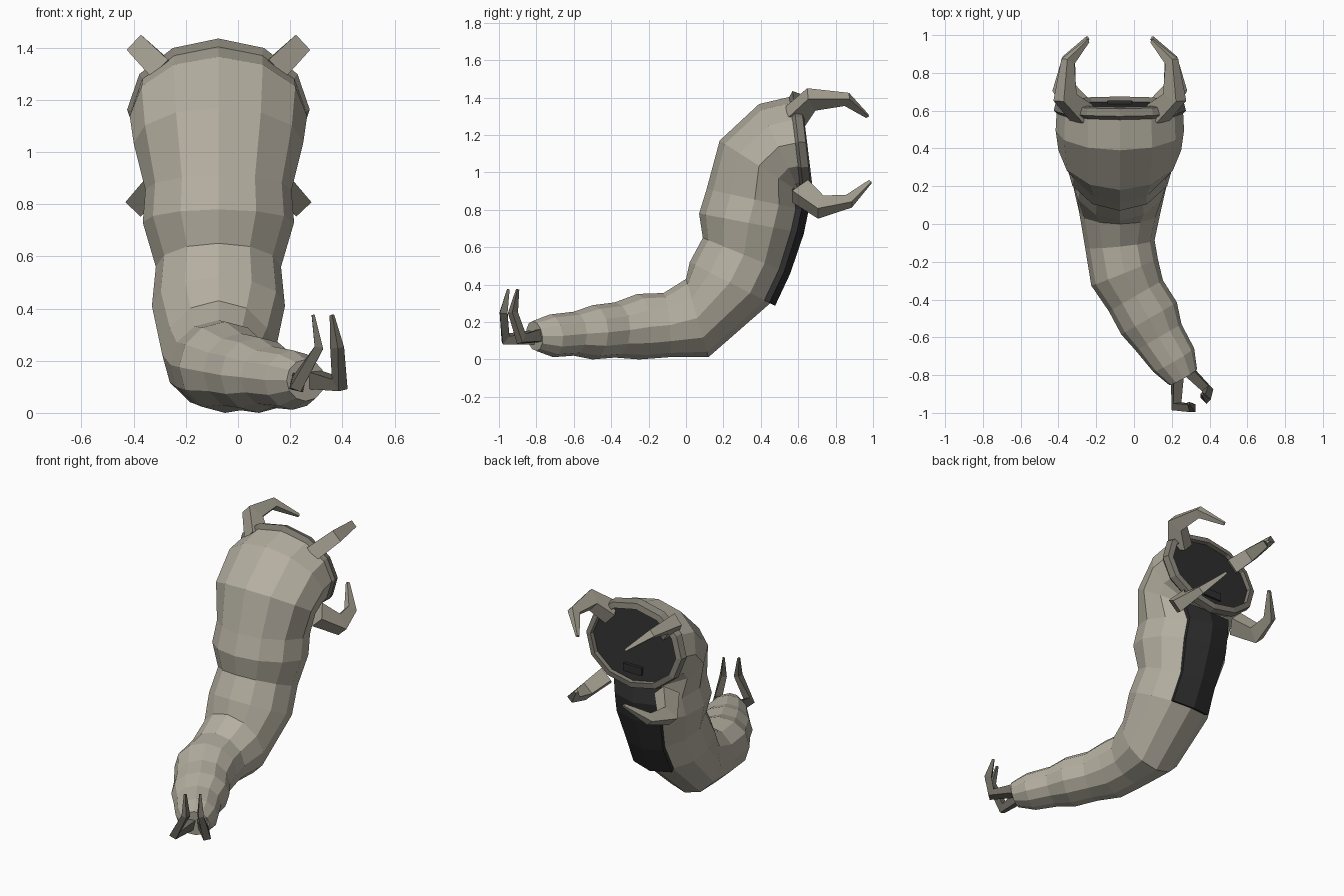
import bpy, bmesh
from math import sin, cos, radians, pi
from mathutils import Vector

if "Cube" in bpy.data.objects:
    bpy.data.objects.remove(bpy.data.objects["Cube"])

SIDES = 12
MID = -0.075


def material(name, r, g, b):
    m = bpy.data.materials.new(name)
    m.diffuse_color = (r, g, b, 1)
    m.use_nodes = True
    m.node_tree.nodes["Principled BSDF"].inputs["Base Color"].default_value = m.diffuse_color
    return m


dark = material("dark", 0.028, 0.028, 0.028)
hide = material("hide", 0.46, 0.43, 0.355)
lip = material("lip", 0.22, 0.205, 0.17)
horn = material("horn", 0.37, 0.345, 0.28)
tail_horn = material("tail_horn", 0.15, 0.14, 0.115)


def ring_pts(ring, angles=None, scale=1.0):
    """Ellipse from its top point, bottom point (y, z), centre x, half width and yaw."""
    ty, tz, by, bz, cx, w, yaw = ring
    c = Vector((cx, (ty + by) / 2, (tz + bz) / 2))
    up = Vector((0, (ty - by) / 2, (tz - bz) / 2))
    side = Vector((cos(radians(yaw)), sin(radians(yaw)), 0)) * w
    angles = angles or [2 * pi * i / SIDES for i in range(SIDES)]
    return [c + (side * sin(a) + up * cos(a)) * scale for a in angles]


def loft(name, loops, mat, closed=True, caps=(True, True)):
    """Skin a row of point loops into one flat shaded mesh."""
    bm = bmesh.new()
    rows = [[bm.verts.new(p) for p in loop] for loop in loops]
    n = len(rows[0])
    for a, b in zip(rows, rows[1:]):
        for i in range(n if closed else n - 1):
            j = (i + 1) % n
            bm.faces.new((a[i], a[j], b[j], b[i]))
    if caps[0]:
        bm.faces.new(rows[0])
    if caps[1]:
        bm.faces.new(rows[-1])
    bmesh.ops.recalc_face_normals(bm, faces=bm.faces)
    me = bpy.data.meshes.new(name)
    bm.to_mesh(me)
    bm.free()
    ob = bpy.data.objects.new(name, me)
    bpy.context.collection.objects.link(ob)
    me.materials.append(mat)
    return ob


def claw(name, path, radii, mat):
    """Four sided tapering claw along a bent path."""
    pts = [Vector(p) for p in path]
    # the claw lies roughly in one plane; use its normal as a steady frame
    normal = (pts[1] - pts[0]).cross(pts[-1] - pts[1]).normalized()
    loops = []
    for i, (p, r) in enumerate(zip(pts, radii)):
        t = (pts[min(i + 1, len(pts) - 1)] - pts[max(i - 1, 0)]).normalized()
        u = normal.cross(t).normalized()
        v = t.cross(u)
        loops.append([p + u * r * a + v * r * b * 0.8
                      for a, b in ((1, 1), (-1, 1), (-1, -1), (1, -1))])
    return loft(name, loops, mat)


# Body: tail to mouth (top y, top z, bottom y, bottom z, centre x, half width, yaw)
body = [
    (-0.82, 0.205, -0.80, 0.045, 0.26, 0.085, 30),
    (-0.73, 0.24, -0.71, 0.012, 0.21, 0.125, 30),
    (-0.60, 0.255, -0.60, 0.02, 0.13, 0.14, 30),
    (-0.50, 0.29, -0.50, 0.0, 0.08, 0.17, 30),
    (-0.38, 0.305, -0.38, 0.01, 0.01, 0.165, 30),
    (-0.26, 0.35, -0.25, 0.0, -0.05, 0.19, 22),
    (-0.12, 0.355, -0.09, 0.012, -0.075, 0.185, 6),
    (0.0, 0.43, 0.12, 0.012, MID, 0.215, 0),
    (0.02, 0.52, 0.45, 0.30, MID, 0.255, 0),
    (0.09, 0.65, 0.53, 0.47, MID, 0.24, 0),
    (0.07, 0.78, 0.60, 0.68, MID, 0.29, 0),
    (0.11, 0.91, 0.625, 0.80, MID, 0.28, 0),
    (0.18, 1.17, 0.60, 0.90, MID, 0.325, 0),
    (0.39, 1.365, 0.60, 0.91, MID, 0.34, 0),
    (0.56, 1.405, 0.62, 0.91, MID, 0.335, 0),
]
loft("body", [ring_pts(r) for r in body], hide)

# Mouth rim: outer lip folding inward
rim = [
    (0.55, 1.40, 0.61, 0.91, MID, 0.33, 0),
    (0.57, 1.435, 0.63, 0.89, MID, 0.35, 0),
    (0.61, 1.42, 0.67, 0.90, MID, 0.34, 0),
    (0.62, 1.385, 0.675, 0.935, MID, 0.305, 0),
    (0.57, 1.38, 0.63, 0.94, MID, 0.30, 0),
]
loft("mouth_rim", [ring_pts(r) for r in rim], lip, caps=(False, False))

# Mouth interior
mouth = [(0.57, 1.39, 0.63, 0.93, MID, 0.305, 0),
         (0.59, 1.39, 0.65, 0.93, MID, 0.305, 0)]
loft("mouth_interior", [ring_pts(r) for r in mouth], dark)

# Small tooth plate low in the mouth
loft("tooth_plate", [[Vector((MID + sx * 0.065, y, 1.01 + sz * 0.025))
                      for sx, sz in ((-1, -1), (1, -1), (1, 1), (-1, 1))]
                     for y in (0.62, 0.655)], dark)

# Belly plate following the underside
belly_angles = [pi + radians(a) for a in (-30, 0, 30)]
plate = loft("belly_plate", [ring_pts(r, belly_angles, 1.05) for r in body[8:13]],
             dark, closed=False, caps=(False, False))
mod = plate.modifiers.new("thickness", "SOLIDIFY")
mod.thickness = 0.035
mod.offset = 0

# Mouth claws, mirrored about the body's middle
upper = [(0.125, 0.585, 1.30), (0.215, 0.67, 1.39), (0.20, 0.86, 1.39), (0.095, 0.97, 1.30)]
lower = [(0.14, 0.61, 0.90), (0.22, 0.72, 0.815), (0.195, 0.87, 0.845), (0.095, 0.985, 0.95)]
for label, path in (("upper", upper), ("lower", lower)):
    for side, s in (("right", 1), ("left", -1)):
        pts = [(MID + s * (x - MID), y, z) for x, y, z in path]
        claw(f"{label}_{side}_claw", pts, (0.058, 0.05, 0.029, 0.009), horn)

# Tail claws
claw("tail_claw_left", [(0.23, -0.79, 0.12), (0.225, -0.965, 0.11),
                        (0.31, -0.975, 0.25), (0.288, -0.95, 0.375)],
     (0.035, 0.028, 0.021, 0.007), tail_horn)
claw("tail_claw_right", [(0.28, -0.77, 0.13), (0.39, -0.88, 0.11),
                         (0.38, -0.925, 0.25), (0.36, -0.90, 0.375)],
     (0.035, 0.028, 0.021, 0.007), tail_horn)
